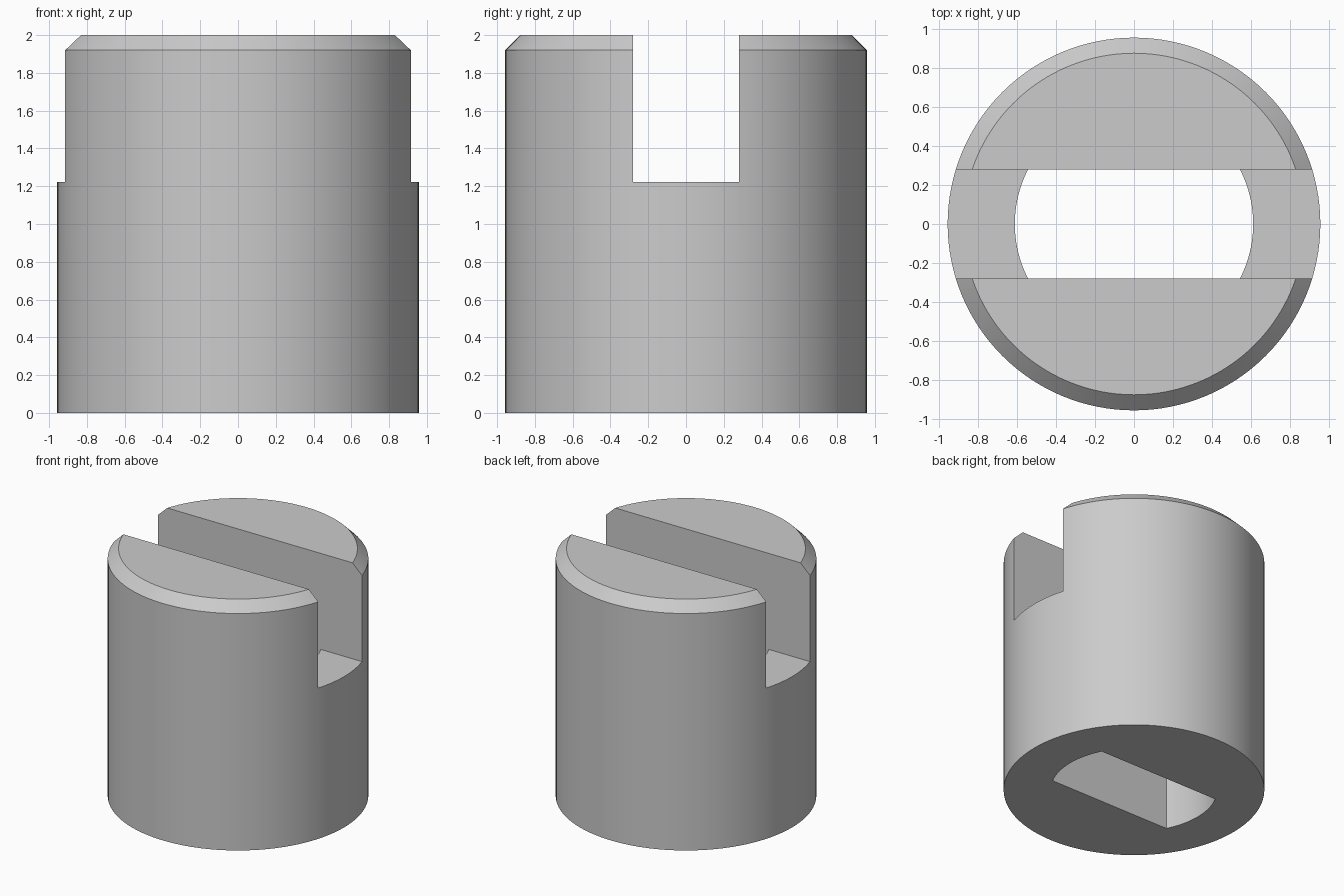
import bpy, bmesh, math

if "Cube" in bpy.data.objects:
    bpy.data.objects.remove(bpy.data.objects["Cube"])

R, H, CHAMFER = 0.957, 2.0, 0.08       # outer body
SLOT, FLOOR, BORE = 0.28, 1.222, 0.612  # half slot width, slot floor, bore radius
SEG = 128


def ring(r, n=SEG):
    return [(r * math.cos(2 * math.pi * i / n), r * math.sin(2 * math.pi * i / n)) for i in range(n)]


def loft(name, sections):
    """Solid through (outline, z) sections with flat caps."""
    bm = bmesh.new()
    loops = [[bm.verts.new((x, y, z)) for x, y in pts] for pts, z in sections]
    n = len(loops[0])
    for a, b in zip(loops, loops[1:]):
        for i in range(n):
            j = (i + 1) % n
            bm.faces.new((a[i], a[j], b[j], b[i]))
    bm.faces.new(loops[0][::-1])
    bm.faces.new(loops[-1])
    bmesh.ops.recalc_face_normals(bm, faces=bm.faces)
    me = bpy.data.meshes.new(name)
    bm.to_mesh(me)
    bm.free()
    ob = bpy.data.objects.new(name, me)
    bpy.context.collection.objects.link(ob)
    return ob


grey = bpy.data.materials.new("grey metal")
grey.diffuse_color = (0.6, 0.6, 0.6, 1)
grey.use_nodes = True
grey.node_tree.nodes["Principled BSDF"].inputs["Base Color"].default_value = grey.diffuse_color

# Round body with a chamfered top rim
body = loft("slotted_body", [(ring(R), 0), (ring(R), H - CHAMFER), (ring(R - CHAMFER), H)])
body.data.materials.append(grey)

# Open slot across the top
slot = [(-1.2, -SLOT), (1.2, -SLOT), (1.2, SLOT), (-1.2, SLOT)]
slot_cutter = loft("slot_cutter", [(slot, FLOOR), (slot, H + 0.2)])

# Through hole with flat sides and rounded ends
a = math.asin(SLOT / BORE)
arc = [a * (2 * i / 24 - 1) for i in range(25)]
ends = [(BORE * math.cos(t + s), BORE * math.sin(t + s)) for s in (0, math.pi) for t in arc]
hole_cutter = loft("hole_cutter", [(ends, -0.2), (ends, FLOOR + 0.3)])

bpy.context.view_layer.objects.active = body
body.select_set(True)
for cutter in (slot_cutter, hole_cutter):
    mod = body.modifiers.new(cutter.name, 'BOOLEAN')
    mod.operation, mod.solver, mod.object = 'DIFFERENCE', 'EXACT', cutter
    bpy.ops.object.modifier_apply(modifier=mod.name)
    bpy.data.objects.remove(cutter)

bpy.ops.object.shade_smooth_by_angle(angle=math.radians(30))
